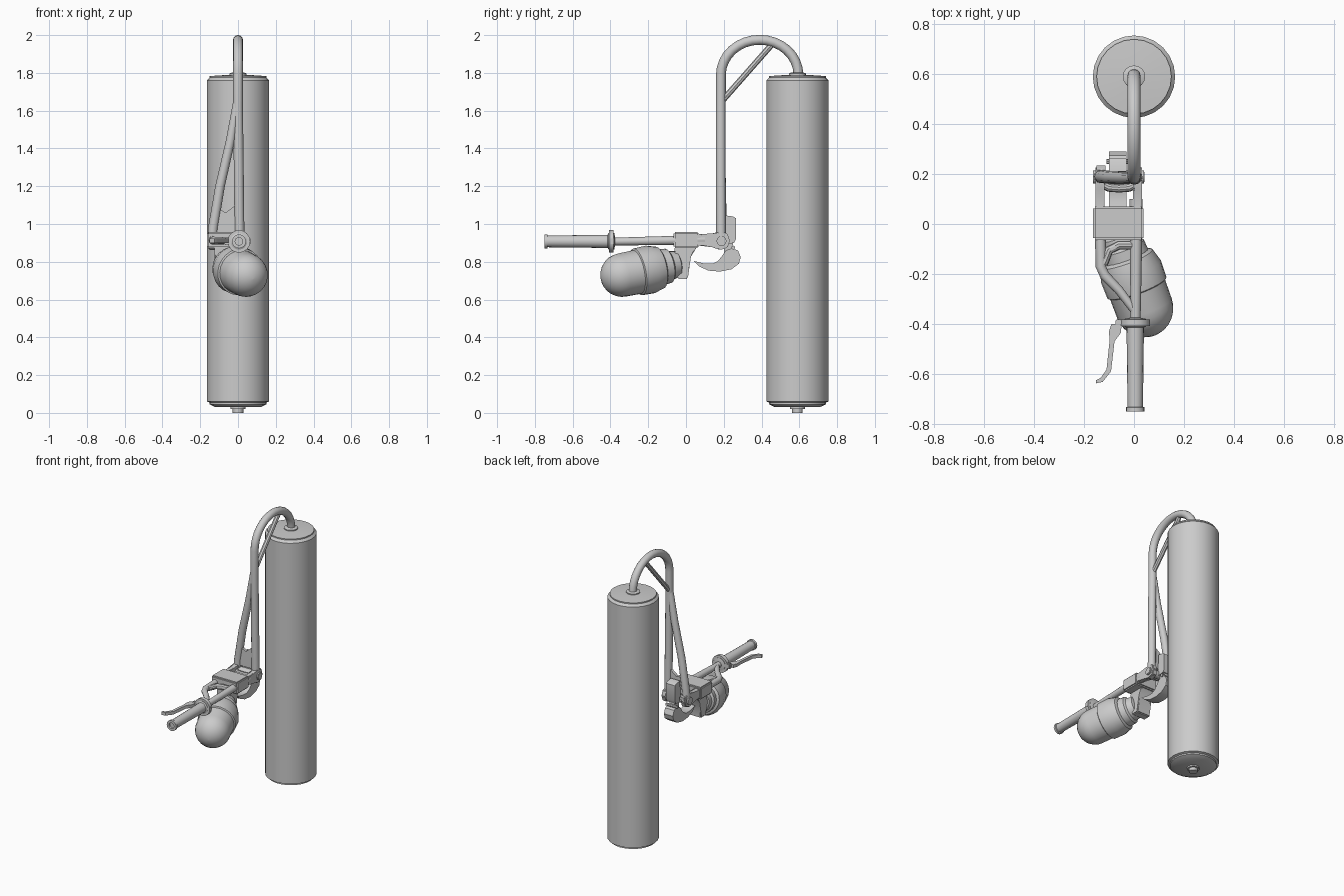
import bpy, bmesh, math
from mathutils import Vector

grey = bpy.data.materials.new("plain grey")
grey.diffuse_color = (0.6, 0.6, 0.6, 1)


def finish(name, bm, smooth=True):
    bmesh.ops.recalc_face_normals(bm, faces=bm.faces)
    me = bpy.data.meshes.new(name)
    bm.to_mesh(me)
    bm.free()
    me.materials.append(grey)
    ob = bpy.data.objects.new(name, me)
    bpy.context.collection.objects.link(ob)
    if smooth:
        bpy.ops.object.select_all(action='DESELECT')
        ob.select_set(True)
        bpy.context.view_layer.objects.active = ob
        bpy.ops.object.shade_smooth_by_angle(angle=math.radians(35))
    return ob


def skin(bm, rings):
    """Join rings of points into a closed skin with end caps."""
    vs = [[bm.verts.new(p) for p in r] for r in rings]
    n = len(vs[0])
    for a, b in zip(vs, vs[1:]):
        for i in range(n):
            j = (i + 1) % n
            bm.faces.new((a[i], a[j], b[j], b[i]))
    bm.faces.new(vs[0][::-1])
    bm.faces.new(vs[-1])


def lathe(name, origin, axis, profile, n=20):
    """Turn (distance, radius) pairs around an axis."""
    q = Vector(axis).normalized().to_track_quat('Z', 'Y')
    rings = [[Vector(origin) + q @ Vector((r * math.cos(2 * math.pi * i / n),
              r * math.sin(2 * math.pi * i / n), d)) for i in range(n)]
             for d, r in profile]
    bm = bmesh.new()
    skin(bm, rings)
    return finish(name, bm)


def tube(name, pts, radii, n=12):
    """Round tube through points; radii is one number or one per point."""
    pts = [Vector(p) for p in pts]
    if not isinstance(radii, (list, tuple)):
        radii = [radii] * len(pts)
    rings, q, last = [], None, None
    for i, p in enumerate(pts):
        t = (pts[min(i + 1, len(pts) - 1)] - pts[max(i - 1, 0)]).normalized()
        q = t.to_track_quat('Z', 'Y') if q is None else last.rotation_difference(t) @ q
        last = t
        rings.append([p + q @ Vector((radii[i] * math.cos(2 * math.pi * k / n),
                      radii[i] * math.sin(2 * math.pi * k / n), 0)) for k in range(n)])
    bm = bmesh.new()
    skin(bm, rings)
    return finish(name, bm)


def plate(name, pts, axis, lo, hi, bevel=0.0):
    """Extrude a 2D outline along axis x (y,z), y (x,z) or z (x,y)."""
    def at(p, h):
        c = list(p)
        c.insert("xyz".index(axis), h)
        return c
    bm = bmesh.new()
    skin(bm, [[at(p, lo) for p in pts], [at(p, hi) for p in pts]])
    if bevel:
        bmesh.ops.bevel(bm, geom=bm.edges[:], offset=bevel, segments=2,
                        affect='EDGES', clamp_overlap=True)
    return finish(name, bm)


def box(name, lo, hi, bevel=0.0):
    return plate(name, [(lo[0], lo[1]), (hi[0], lo[1]), (hi[0], hi[1]), (lo[0], hi[1])],
                 'z', lo[2], hi[2], bevel)


# Roller drum with chamfered caps, axle nub and top collar
DY = 0.59
lathe("roller_drum", (0, DY, 0), (0, 0, 1),
      [(0.03, 0.118), (0.045, 0.15), (0.055, 0.15), (0.06, 0.165),
       (1.76, 0.165), (1.775, 0.15), (1.783, 0.15), (1.79, 0.05)], 24)
lathe("axle_nub", (0, DY, 0), (0, 0, 1), [(0, 0.028), (0.02, 0.028), (0.02, 0.04), (0.04, 0.04)], 12)
lathe("top_collar", (0, DY, 0), (0, 0, 1), [(1.775, 0.045), (1.797, 0.045), (1.803, 0.03)], 16)

# Hooked main tube, its corner brace and the slanted second leg
CY, CZ, AR, AZ = 0.39, 1.79, 0.205, 0.185
hook = [(0, CY + AR * math.cos(math.pi * k / 16), CZ + AZ * math.sin(math.pi * k / 16))
        for k in range(17)]
tube("main_tube", hook + [(0, 0.184, 1.62), (0.004, 0.184, 1.3), (0.008, 0.186, 0.93)], 0.026)
tube("corner_brace", [(0, 0.19, 1.65), (0, 0.45, 1.945)], 0.016, 8)
tube("slanted_leg", [(-0.003, 0.184, 1.65), (-0.04, 0.184, 1.44), (-0.095, 0.186, 1.2),
                     (-0.132, 0.19, 0.98), (-0.135, 0.19, 0.92)],
     [0.022, 0.024, 0.025, 0.026, 0.026])
plate("lower_gusset", [(-0.14, 0.95), (0.005, 0.95), (0.005, 1.1), (-0.02, 1.095),
                       (-0.065, 1.06), (-0.11, 1.085)], 'y', 0.178, 0.198)
plate("upper_gusset", [(-0.03, 1.4), (0, 1.4), (0, 1.62)], 'y', 0.176, 0.194)

# Hinge bar with bosses, latch block and curved foot pedal
lathe("hinge_bar", (-0.165, 0.188, 0.91), (1, 0, 0), [(0, 0.026), (0.205, 0.026)], 16)
lathe("hinge_cap", (0.025, 0.188, 0.91), (1, 0, 0), [(0, 0.02), (0.017, 0.02)], 12)
plate("latch_block", [(0.2, 0.89), (0.255, 0.9), (0.265, 0.92), (0.265, 1.03),
                      (0.25, 1.04), (0.21, 1.045)], 'x', -0.1, -0.03)
box("latch_link", (-0.085, 0.2, 0.83), (-0.045, 0.25, 0.9))
lathe("latch_pin", (-0.11, 0.25, 0.875), (1, 0, 0), [(0, 0.01), (0.09, 0.01)], 8)
plate("foot_pedal", [(0.04, 0.805), (0.07, 0.775), (0.12, 0.753), (0.18, 0.748), (0.24, 0.76),
                     (0.28, 0.79), (0.29, 0.825), (0.275, 0.86), (0.245, 0.872), (0.21, 0.86),
                     (0.19, 0.83), (0.17, 0.805), (0.14, 0.79), (0.09, 0.792)], 'x', -0.1, -0.03)
box("side_clip", (-0.15, 0.17, 0.925), (-0.115, 0.235, 0.945))

# Fork arms reaching from the clamp to the hinge
for name, x in (("left_fork_plate", -0.137), ("right_fork_plate", 0.014)):
    plate(name, [(0.05, 0.888), (0.14, 0.882), (0.18, 0.862), (0.22, 0.875), (0.232, 0.91),
                 (0.22, 0.95), (0.18, 0.96), (0.14, 0.945), (0.05, 0.945)],
          'x', x - 0.018, x + 0.018, 0.005)
tube("fork_crossbar", [(-0.13, 0.16, 0.915), (-0.1, 0.145, 0.915), (-0.06, 0.142, 0.915),
                       (-0.02, 0.145, 0.915), (0.01, 0.16, 0.915)], 0.016, 10)

# Clamp sleeve and the bracket that carries the motor
box("clamp_sleeve", (-0.165, -0.065, 0.872), (0.038, 0.07, 0.957), 0.008)
plate("motor_bracket", [(-0.062, 0.88), (0.06, 0.88), (0.02, 0.83), (0.01, 0.71),
                        (-0.045, 0.71), (-0.06, 0.79)], 'x', -0.125, -0.02, 0.006)

# Handle rod, branching side rail and grip
tube("handle_rod", [(0.008, 0.1, 0.918), (0.008, -0.1, 0.912), (0.006, -0.4, 0.907)],
     [0.027, 0.024, 0.02])
tube("side_rail", [(-0.135, 0.0, 0.915), (-0.133, -0.17, 0.912), (-0.118, -0.205, 0.912),
                   (-0.06, -0.265, 0.911), (0.0, -0.345, 0.908)],
     [0.022, 0.021, 0.02, 0.018, 0.016])
tube("rail_arch", [(-0.122, -0.16, 0.912), (-0.1, -0.105, 0.912), (-0.06, -0.085, 0.912),
                   (0.0, -0.085, 0.912)], 0.018, 10)
lathe("handle_grip", (0.005, -0.75, 0.908), (0, 1, 0),
      [(0.012, 0.02), (0, 0.02), (0, 0.037), (0.016, 0.037), (0.018, 0.031),
       (0.2, 0.033), (0.335, 0.035), (0.34, 0.044), (0.37, 0.044), (0.375, 0.02)], 16)
lathe("grip_collar", (0.005, -0.408, 0.908), (0, 1, 0), [(0, 0.06), (0.025, 0.06)], 16)

# Brake lever and its mount
box("lever_mount", (-0.075, -0.405, 0.89), (0.065, -0.382, 0.928), 0.005)
plate("brake_lever", [(-0.09, -0.4), (-0.05, -0.4), (-0.052, -0.435), (-0.078, -0.47),
                      (-0.092, -0.59), (-0.125, -0.632), (-0.152, -0.638), (-0.152, -0.625),
                      (-0.135, -0.618), (-0.11, -0.583), (-0.098, -0.47), (-0.1, -0.43)],
      'z', 0.9, 0.922)

# Domed motor body with stepped collar along a tilted axis
AX = (-0.11, 0.3, 0.06)
O = (0.042, -0.338, 0.73)
R = 0.116
dome = [(-R * math.cos(a), max(R * math.sin(a), 0.002))
        for a in (math.pi / 2 * k / 7 for k in range(8))]
lathe("motor_body", O, AX, dome + [(0.15, 0.118)], 24)
lathe("motor_collar", O, AX, [(0.085, 0.118), (0.09, 0.126), (0.16, 0.128), (0.215, 0.112),
                              (0.225, 0.095)], 24)
lathe("motor_neck", O, AX, [(0.2, 0.098), (0.265, 0.092), (0.275, 0.078), (0.315, 0.07),
                            (0.325, 0.05)], 20)
